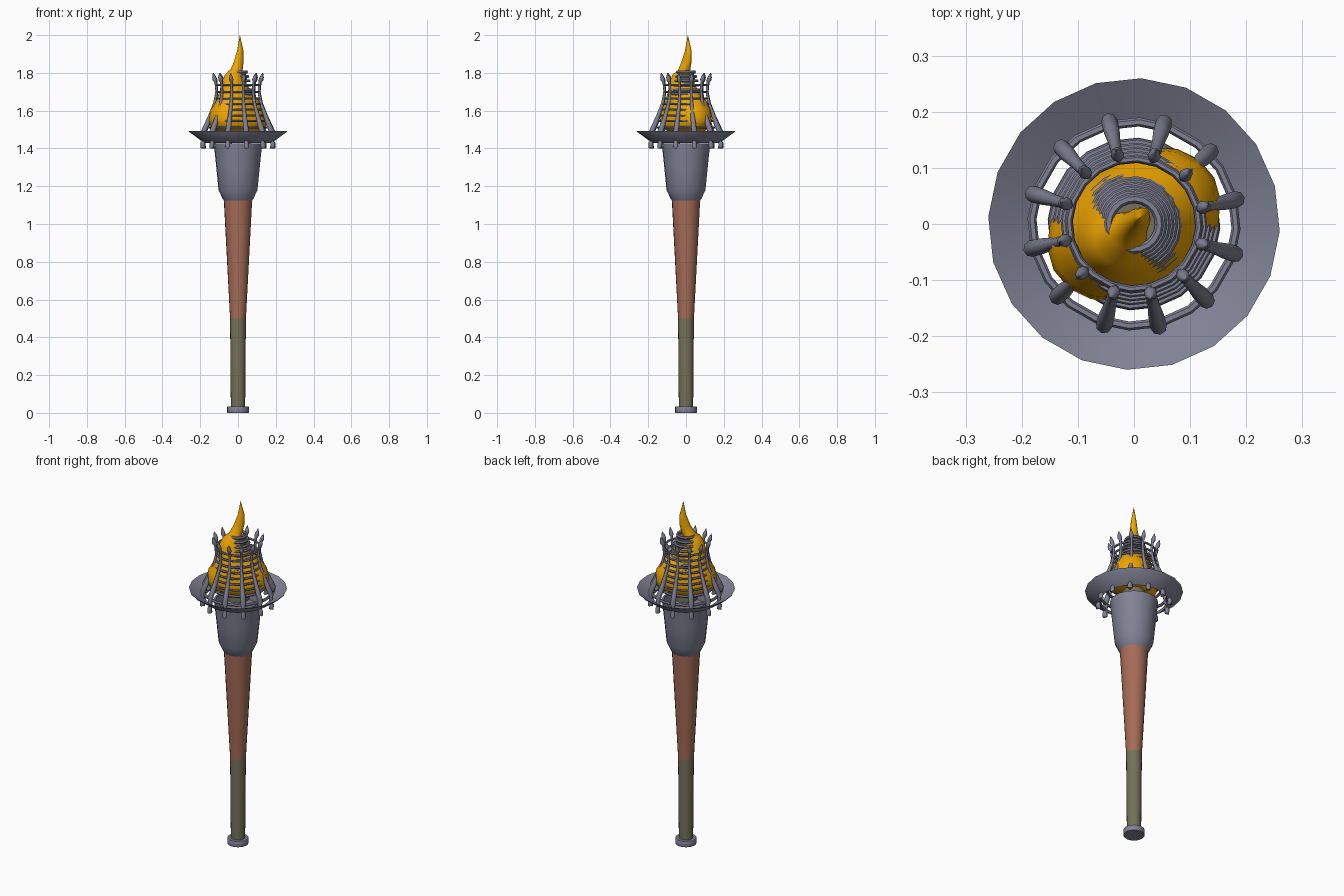
import bpy, bmesh
from math import sin, cos, pi, radians
from mathutils import Vector

if "Cube" in bpy.data.objects:
    bpy.data.objects.remove(bpy.data.objects["Cube"])

def material(name, col):
    m = bpy.data.materials.new(name)
    m.diffuse_color = col
    m.use_nodes = True
    m.node_tree.nodes["Principled BSDF"].inputs["Base Color"].default_value = m.diffuse_color
    return m

STEEL = material("steel", (0.215, 0.22, 0.295, 1))
OLIVE = material("wrap", (0.175, 0.165, 0.1, 1))
BROWN = material("wood", (0.38, 0.15, 0.095, 1))
ORANGE = material("fire", (0.87, 0.38, 0.0, 1))

def finish(bm, name, mat=STEEL, smooth=35):
    bmesh.ops.remove_doubles(bm, verts=bm.verts, dist=1e-5)
    bmesh.ops.recalc_face_normals(bm, faces=bm.faces)
    me = bpy.data.meshes.new(name)
    bm.to_mesh(me)
    bm.free()
    ob = bpy.data.objects.new(name, me)
    bpy.context.collection.objects.link(ob)
    me.materials.append(mat)
    bpy.ops.object.select_all(action='DESELECT')
    ob.select_set(True)
    bpy.context.view_layer.objects.active = ob
    bpy.ops.object.shade_smooth_by_angle(angle=radians(smooth))
    return ob

def skin(bm, loops, closed=False):
    """Bridge equal-sized point loops with quads and cap open ends."""
    rows = [[bm.verts.new(p) for p in l] for l in loops]
    n = len(rows[0])
    pairs = list(zip(rows, rows[1:])) + ([(rows[-1], rows[0])] if closed else [])
    for a, b in pairs:
        for i in range(n):
            j = (i + 1) % n
            bm.faces.new((a[i], a[j], b[j], b[i]))
    if not closed:
        bm.faces.new(rows[0])
        bm.faces.new(rows[-1])

def circle(r, z, n):
    angles = [2 * pi * i / n - .05 for i in range(n)]
    return [(r * cos(a), r * sin(a), z) for a in angles]

def lathe(name, prof, mat=STEEL, n=20, closed=False):
    bm = bmesh.new()
    skin(bm, [circle(r, z, n) for r, z in prof], closed)
    return finish(bm, name, mat)

# Handle
lathe("pommel", [(.056, 0), (.057, .003), (.057, .03), (.055, .033)])
lathe("grip", [(.038, .03), (.042, .5)], OLIVE)
lathe("shaft", [(.042, .5), (.075, 1.125)], BROWN)
lathe("socket", [(.072, 1.12), (.082, 1.135), (.103, 1.18), (.115, 1.3), (.128, 1.425), (.118, 1.425), (.112, 1.38)])

# Flared dish, open in the middle
lathe("dish", [(.18, 1.43), (.258, 1.487), (.26, 1.492), (.19, 1.452), (.176, 1.444)], closed=True)

# Horizontal hoops of the cage
def hoop(name, r, z, t):
    lathe(name, [(r + t * cos(k * pi / 3), z + t * sin(k * pi / 3)) for k in range(6)], closed=True)

HOOPS = [(.182, 1.475), (.146, 1.51), (.147, 1.545), (.139, 1.575), (.132, 1.605), (.125, 1.635),
         (.118, 1.665), (.115, 1.70), (.116, 1.735)]
for i, (r, z) in enumerate(HOOPS):
    hoop(f"cage_hoop_{i + 1}", r, z, .008 if i < 2 else .006)

# Inner core with stacked binding rings
lathe("core", [(.06, 1.43), (.06, 1.6), (.04, 1.795)], OLIVE)
for i in range(8):
    hoop(f"binding_ring_{i + 1}", .09 - .0064 * i, 1.64 + .0235 * i, .008)

# Cage bars: tapered stems with knobbed foot and pointed finial (radius, height, thickness)
BAR = [(.178, 1.404, .005), (.191, 1.408, .014), (.192, 1.425, .013), (.186, 1.442, .009), (.188, 1.487, .015),
       (.168, 1.53, .014), (.15, 1.575, .011), (.126, 1.64, .009), (.116, 1.70, .007),
       (.121, 1.75, .007), (.126, 1.763, .012), (.131, 1.778, .010), (.136, 1.80, .001)]
for k in range(12):
    a = radians(13.5 + 30 * k)
    out, side, up = Vector((cos(a), sin(a), 0)), Vector((-sin(a), cos(a), 0)), Vector((0, 0, 1))
    loops = []
    for i, (r, z, t) in enumerate(BAR):
        p, q = BAR[max(i - 1, 0)], BAR[min(i + 1, len(BAR) - 1)]
        d = (out * (q[0] - p[0]) + up * (q[1] - p[1])).normalized()
        nrm = side.cross(d)
        c = out * r + up * z
        loops.append([c + (side * cos(u * pi / 4) + nrm * sin(u * pi / 4)) * t for u in range(8)])
    bm = bmesh.new()
    skin(bm, loops)
    finish(bm, f"cage_bar_{k + 1}", smooth=50)

# Flame: oval lobed body leaning up to a curved tip (height, radius, x, y, stretch)
FLAME = [(1.49, .10, 0, 0, .1), (1.515, .132, 0, 0, .16), (1.55, .139, 0, 0, .19), (1.60, .131, 0, 0, .2),
         (1.65, .109, 0, 0, .15), (1.70, .083, -.013, -.013, .1), (1.75, .063, -.024, -.024, .05),
         (1.79, .046, -.024, -.026, 0), (1.815, .032, -.008, -.01, .1), (1.86, .025, .004, .003, .15),
         (1.92, .016, .012, .012, .15), (2.0, .0005, .01, .01, 0)]
bm = bmesh.new()
loops = []
for z, r, x, y, e in FLAME:
    axis = radians(33) + (z - 1.55) * .8
    loops.append([(x + r * cos(t) * (1 + e * cos(2 * (t - axis))),
                   y + r * sin(t) * (1 + e * cos(2 * (t - axis))), z)
                  for t in (2 * pi * i / 24 for i in range(24))])
skin(bm, loops)
finish(bm, "flame", ORANGE, 60)
